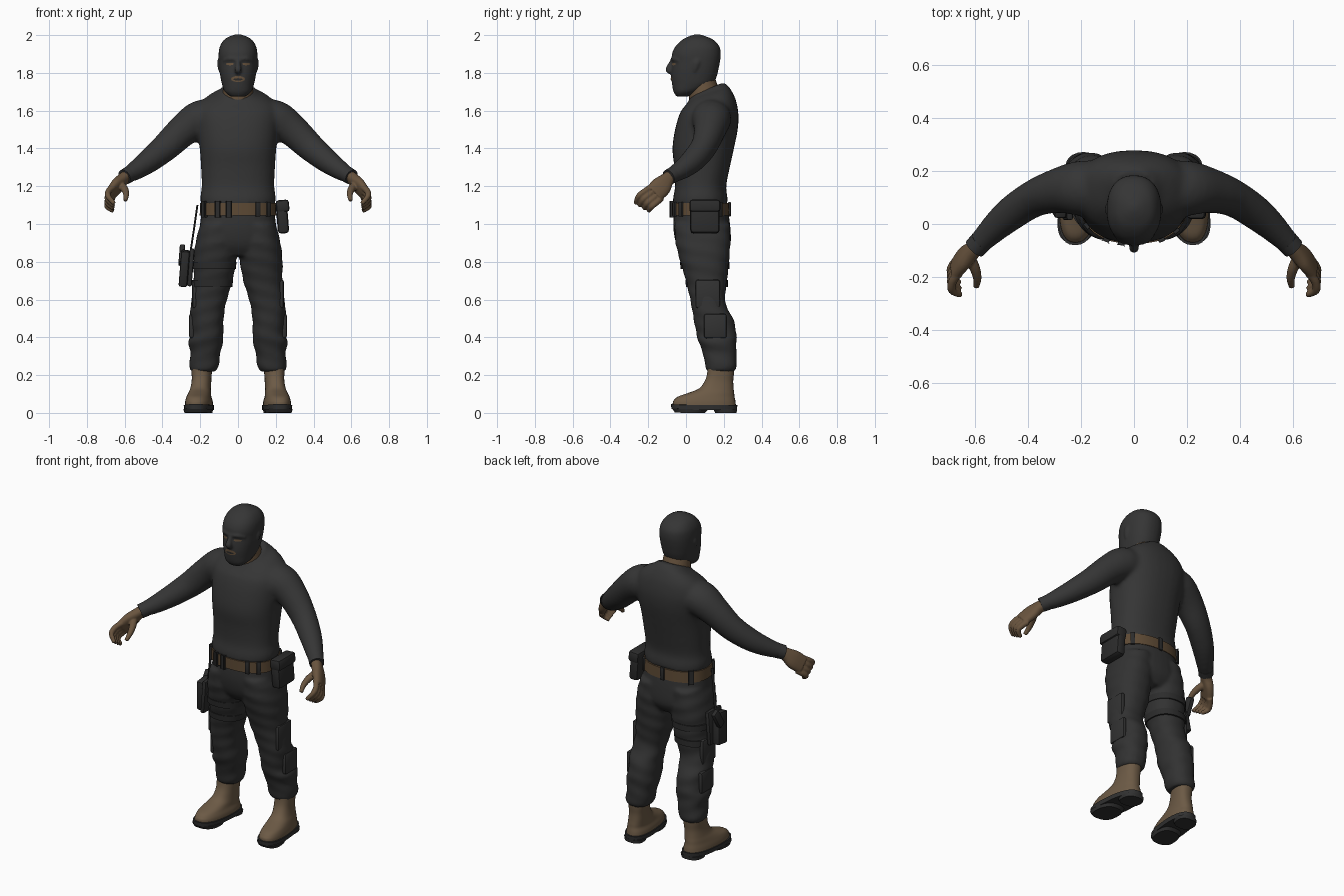
import bpy, bmesh, math
from mathutils import Vector, Matrix

if "Cube" in bpy.data.objects:
    bpy.data.objects.remove(bpy.data.objects["Cube"], do_unlink=True)


def material(name, r, g, b):
    m = bpy.data.materials.new(name)
    m.use_nodes = True
    m.diffuse_color = (r, g, b, 1)
    bsdf = m.node_tree.nodes["Principled BSDF"]
    bsdf.inputs["Base Color"].default_value = (r, g, b, 1)
    bsdf.inputs["Roughness"].default_value = 0.8
    return m


SHIRT = material("charcoal shirt", .036, .036, .036)
PANTS = material("dark trousers", .032, .032, .032)
GEAR = material("black gear", .025, .025, .025)
SKIN = material("brown skin", .14, .088, .048)
BOOT = material("tan leather", .15, .102, .06)
BELT = material("brown belt", .11, .068, .035)
SOLE = material("black rubber", .03, .03, .03)


def resample(rows, steps=4):
    """Catmull-Rom interpolation of rows of numbers."""
    out = []
    for i in range(len(rows) - 1):
        p = [rows[max(0, min(len(rows) - 1, i + k))] for k in (-1, 0, 1, 2)]
        for s in range(steps):
            t = s / steps
            out.append([.5 * (2 * b + (c - a) * t + (2 * a - 5 * b + 4 * c - d) * t * t
                              + (3 * b - a - 3 * c + d) * t ** 3) for a, b, c, d in zip(*p)])
    return out + [list(rows[-1])]


def skin_rings(bm, rings):
    """Close a stack of rings into a solid."""
    vs = [[bm.verts.new(p) for p in ring] for ring in rings]
    n = len(vs[0])
    for a, b in zip(vs, vs[1:]):
        for i in range(n):
            bm.faces.new((a[i], a[(i + 1) % n], b[(i + 1) % n], b[i]))
    bm.faces.new(vs[0][::-1])
    bm.faces.new(vs[-1])


def oval(p, n=32):
    for i in range(n):
        a = math.tau * i / n
        c, s = math.cos(a), math.sin(a)
        yield (math.copysign(abs(c) ** (2 / p), c), math.copysign(abs(s) ** (2 / p), s), a)


def column(bm, rows, side=1, p=2.3, fold=0, tilt=None, steps=4):
    """Rows of z, x min, x max, y front, y back."""
    rings = []
    for z, x0, x1, y0, y1 in resample(rows, steps):
        ring = []
        for c, s, a in oval(p):
            k = 1 + fold * math.sin(z * 75 + 2 * a)
            y = (y0 + y1) / 2 + (y1 - y0) / 2 * s * k
            dz = tilt(z, s) if tilt else 0
            ring.append((side * ((x0 + x1) / 2 + (x1 - x0) / 2 * c * k), y, z + dz))
        rings.append(ring)
    skin_rings(bm, rings)


def limb(bm, pts, ref, side=1, p=2):
    """Points of x, y, z, radius along ref, radius across it."""
    pts = resample(pts)
    rings = []
    for i, q in enumerate(pts):
        t = (Vector(pts[min(i + 1, len(pts) - 1)][:3]) - Vector(pts[max(i - 1, 0)][:3])).normalized()
        a = Vector(ref)
        a = (a - t * a.dot(t)).normalized()
        b = t.cross(a)
        ring = [Vector(q[:3]) + a * q[3] * c + b * q[4] * s for c, s, _ in oval(p, 20)]
        rings.append([(side * v.x, v.y, v.z) for v in ring])
    skin_rings(bm, rings)


def finish(name, bm, mat, voxel=0, smooth=3, angle=40):
    bmesh.ops.recalc_face_normals(bm, faces=bm.faces)
    me = bpy.data.meshes.new(name)
    bm.to_mesh(me)
    bm.free()
    me.materials.append(mat)
    me.polygons.foreach_set("use_smooth", [True] * len(me.polygons))
    me.set_sharp_from_angle(angle=math.radians(angle))
    ob = bpy.data.objects.new(name, me)
    bpy.context.scene.collection.objects.link(ob)
    if voxel:
        m = ob.modifiers.new("blend", "REMESH")
        m.mode, m.voxel_size, m.use_smooth_shade = "VOXEL", voxel, True
        m = ob.modifiers.new("soften", "SMOOTH")
        m.factor, m.iterations = .5, smooth
    return ob


def box(name, mat, loc, size, turn=(0, 0, 0), bevel=.01):
    bm = bmesh.new()
    bmesh.ops.create_cube(bm, size=1)
    rot = Matrix.Rotation(turn[2], 4, "Z") @ Matrix.Rotation(turn[1], 4, "Y") @ Matrix.Rotation(turn[0], 4, "X")
    bm.transform(Matrix.Translation(loc) @ rot @ Matrix.Diagonal((*size, 1)))
    bmesh.ops.bevel(bm, geom=bm.edges[:], offset=bevel, segments=2, affect="EDGES", profile=.5)
    return finish(name, bm, mat)


def sym(rows):
    return [(z, -w, w, a, b) for z, w, a, b in rows]


# Shirt: torso blended with both sleeves, collar higher at the back
bm = bmesh.new()
column(bm, sym([(1.1, .195, -.07, .22), (1.14, .2, -.068, .22), (1.2, .192, -.058, .213), (1.3, .196, -.062, .232),
                (1.4, .203, -.072, .254), (1.5, .215, -.058, .274), (1.58, .222, -.035, .278),
                (1.64, .2, -.005, .265), (1.68, .15, .015, .24), (1.7, .1, .02, .22), (1.715, .085, .025, .2)]),
       tilt=lambda z, s: .035 * s * max(0, min(1, (z - 1.6) / .1)))
for s in (1, -1):
    limb(bm, [(.1, .13, 1.57, .1, .09), (.2, .135, 1.555, .105, .1), (.29, .125, 1.495, .085, .086),
              (.38, .095, 1.41, .07, .076), (.47, .035, 1.335, .064, .064), (.54, -.028, 1.285, .052, .052),
              (.6, -.09, 1.25, .04, .038)], (0, 1, 0), s)
finish("shirt", bm, SHIRT, .013, 5)

# Trousers: pelvis blended with both legs
LEG = [(1, .005, .2, -.06, .23), (.9, 0, .225, -.055, .235), (.8, .01, .236, -.03, .227), (.7, .028, .235, 0, .217),
       (.62, .053, .242, .018, .207), (.56, .068, .252, .03, .215), (.5, .076, .252, .04, .25),
       (.42, .078, .247, .055, .267), (.38, .078, .264, .065, .267), (.32, .093, .252, .088, .267),
       (.25, .102, .258, .102, .268), (.22, .115, .252, .112, .257)]
bm = bmesh.new()
column(bm, sym([(1.08, .19, -.062, .222), (.98, .203, -.067, .235), (.89, .2, -.05, .235), (.83, .11, -.01, .2)]))
for s in (1, -1):
    column(bm, LEG, s, fold=.02)
finish("trousers", bm, PANTS, .011, 3)

# Head in a knitted mask, with nose, brow and ears
bm = bmesh.new()
column(bm, sym([(1.675, .04, -.05, .01), (1.7, .07, -.066, .07), (1.74, .085, -.074, .14), (1.78, .093, -.078, .162),
                (1.82, .099, -.076, .172), (1.86, .102, -.072, .18), (1.9, .103, -.074, .184), (1.94, .096, -.056, .177),
                (1.975, .074, -.02, .145), (1.995, .04, .02, .1), (2.004, .01, .05, .07)]))
limb(bm, [(0, -.068, 1.87, .012, .012), (0, -.084, 1.84, .014, .014), (0, -.093, 1.815, .019, .016),
          (0, -.075, 1.8, .012, .01)], (1, 0, 0))
for s in (1, -1):
    limb(bm, [(0, -.072, 1.872, .01, .01), (.045, -.064, 1.875, .011, .01), (.075, -.035, 1.865, .008, .008)],
         (0, 0, 1), s)
    limb(bm, [(.097, .06, 1.875, .018, .008), (.101, .055, 1.85, .018, .01), (.095, .045, 1.81, .01, .008)],
         (0, 1, 0), s)
head = finish("masked_head", bm, SHIRT, .007, 3)


# Eye and mouth openings: thin patches laid on the mask
def patch(name, mat, x, z, w, h, lift):
    bm = bmesh.new()
    bmesh.ops.create_grid(bm, x_segments=12, y_segments=8, size=1)
    for v in bm.verts:
        a, b = v.co.x, v.co.y
        v.co = (x + w * a * math.sqrt(1 - b * b / 2), -.2, z + h * b * math.sqrt(1 - a * a / 2))
    ob = finish(name, bm, mat)
    m = ob.modifiers.new("lay", "SHRINKWRAP")
    m.target, m.wrap_method, m.use_project_y = head, "PROJECT", True
    m.wrap_mode, m.offset = "ABOVE_SURFACE", lift


for s, label in ((1, "left"), (-1, "right")):
    patch(label + "_eye", SKIN, s * .042, 1.847, .021, .007, .002)
patch("mouth_opening", SKIN, 0, 1.768, .036, .016, .002)
patch("lips", GEAR, 0, 1.766, .024, .006, .004)

# Neck
bm = bmesh.new()
limb(bm, [(0, .11, 1.62, .088, .09), (0, .095, 1.69, .082, .082), (0, .08, 1.76, .076, .075)], (1, 0, 0))
finish("neck", bm, SKIN)

# Belt with loops
bm = bmesh.new()
column(bm, sym([(1.045, .203, -.075, .23), (1.11, .2, -.075, .227)]), steps=1)
finish("belt", bm, BELT)
for i, deg in enumerate((-150, -118, -101, -62, -40, 40, 90, 140)):
    a = math.radians(deg)
    c, s = (math.copysign(abs(f(a)) ** .87, f(a)) for f in (math.cos, math.sin))
    turn = math.atan2(s / .152, c / .203)
    box(f"belt_loop_{i + 1}", GEAR, (.203 * c, .077 + .153 * s, 1.078), (.014, .026, .078), (0, 0, turn), .004)

# Hip pouch on the left with its flap
box("pouch", GEAR, (.235, .1, 1.035), (.06, .155, .17), (0, -.08, 0), .018)
box("pouch_flap", GEAR, (.236, .1, 1.095), (.07, .163, .065), (0, -.08, 0), .015)

# Drop holster on the right: plate, sidearm, hanger and thigh straps
box("holster_plate", GEAR, (-.25, .08, .77), (.025, .13, .2), (0, .08, 0), .008)
box("holster_body", GEAR, (-.285, .075, .765), (.045, .085, .19), (.12, .08, 0), .01)
box("sidearm_grip", GEAR, (-.298, .115, .835), (.028, .05, .11), (-.5, .08, 0), .008)
bm = bmesh.new()
limb(bm, [(-.215, .05, 1.1, .012, .005), (-.232, .06, .98, .01, .005), (-.252, .07, .85, .012, .005)], (0, 1, 0))
finish("holster_hanger", bm, GEAR)
for i, (z, x0, x1, y0, y1) in enumerate(((.78, .008, .244, -.032, .23), (.685, .026, .244, -.004, .222))):
    bm = bmesh.new()
    column(bm, [(z - .018, x0 + .004, x1, y0 + .004, y1), (z + .018, x0, x1, y0, y1)], -1, steps=1)
    finish(f"thigh_strap_{i + 1}", bm, GEAR)

for s, label in ((1, "left"), (-1, "right")):
    # Trouser pockets
    box(label + "_cargo_pocket", PANTS, (s * .228, .115, .63), (.03, .13, .15), (0, 0, 0), .012)
    box(label + "_calf_pocket", PANTS, (s * .245, .155, .46), (.028, .12, .13), (0, 0, 0), .012)

    # Sleeve cuff
    bm = bmesh.new()
    limb(bm, [(.578, -.066, 1.262, .043, .043), (.602, -.092, 1.248, .042, .041)], (0, 1, 0), s)
    finish(label + "_cuff", bm, SHIRT)

    # Hand: palm, four curled fingers and thumb
    across = (0, -.7, .7)
    bm = bmesh.new()
    limb(bm, [(.58, -.07, 1.262, .032, .028), (.61, -.1, 1.235, .038, .03), (.642, -.13, 1.2, .054, .029),
              (.675, -.17, 1.16, .052, .023)], across, s, 2.4)
    for i in range(4):
        f = i / 3
        joints = [Vector(a).lerp(Vector(b), f) for a, b in (
            ((.66, -.185, 1.195), (.662, -.13, 1.135)), ((.684, -.215, 1.175), (.684, -.155, 1.115)),
            ((.688, -.25, 1.148), (.692, -.182, 1.092)), ((.655, -.268, 1.108), (.66, -.198, 1.068)))]
        limb(bm, [(*j, r, r) for j, r in zip(joints, (.016, .0165, .015, .011))], across, s)
    limb(bm, [(.625, -.12, 1.21, .022, .022), (.602, -.165, 1.187, .02, .02), (.592, -.205, 1.158, .016, .016),
              (.596, -.238, 1.125, .011, .011)], across, s)
    finish(label + "_hand", bm, SKIN, .005, 2)

    # Boot upper, toes turned outward
    def toe_out(bm):
        for v in bm.verts:
            v.co.x += s * (.2 - v.co.y) * .09
            if v.co.y < 0 and v.co.z < .06:
                v.co.z += .8 * v.co.y ** 2

    bm = bmesh.new()
    column(bm, [(.03, .125, .27, -.07, .265), (.06, .127, .268, -.068, .262), (.085, .135, .262, -.045, .257),
                (.105, .138, .256, .01, .255), (.13, .14, .248, .07, .252), (.17, .14, .242, .1, .25),
                (.21, .138, .243, .112, .254), (.26, .138, .245, .115, .257)], s, 2.4)
    toe_out(bm)
    finish(label + "_boot", bm, BOOT)

    # Sole: welt, forefoot tread and heel
    for part, rows in (("welt", [(.016, .122, .273, -.077, .27), (.042, .12, .275, -.08, .272)]),
                       ("tread", [(0, .13, .266, -.06, .1), (.02, .124, .272, -.074, .12)]),
                       ("heel", [(0, .138, .258, .155, .268), (.02, .132, .262, .145, .27)])):
        bm = bmesh.new()
        column(bm, rows, s, 2.5, steps=1)
        toe_out(bm)
        finish(f"{label}_sole_{part}", bm, SOLE)
